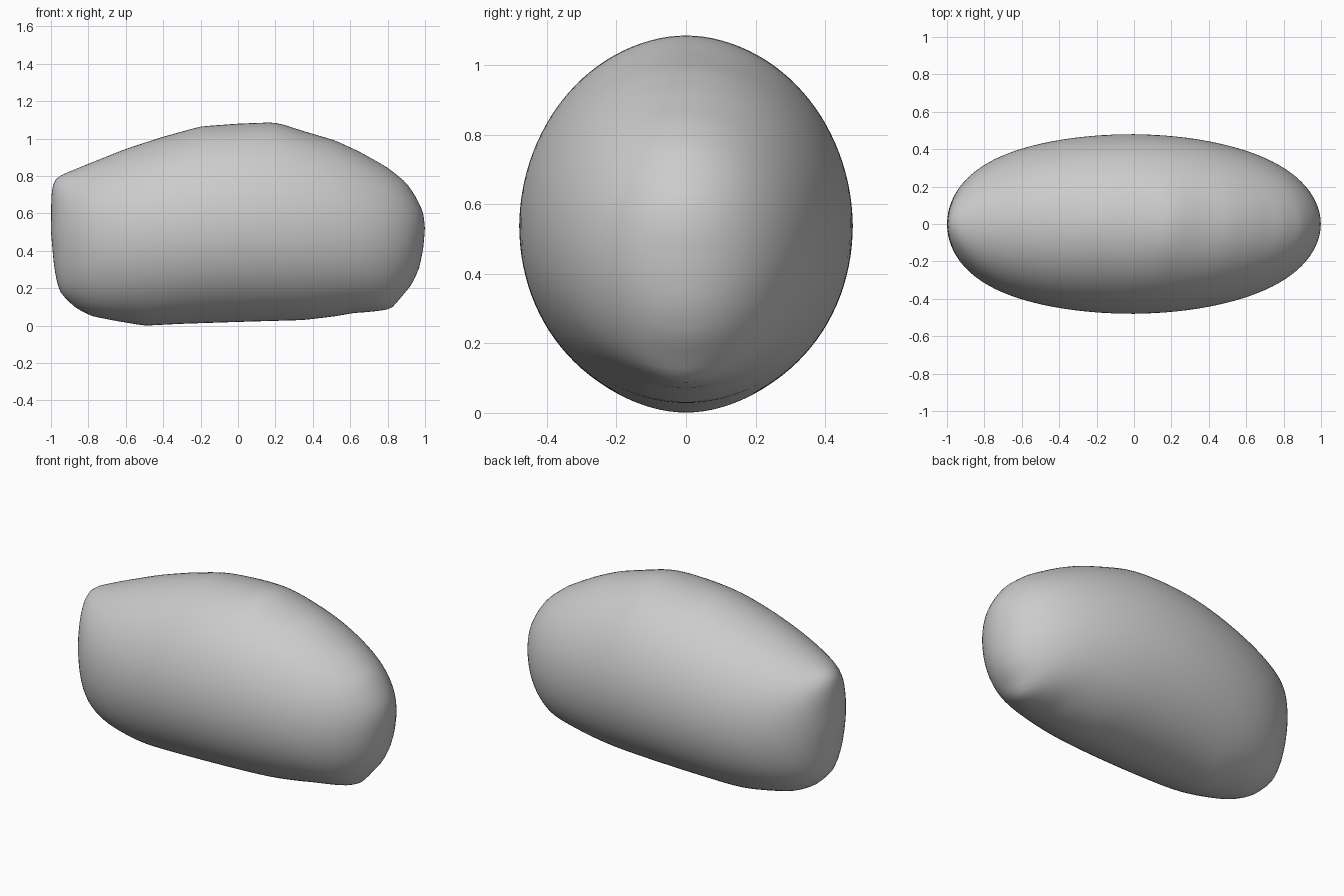
import bpy, bmesh, math
from mathutils import Vector

if "Cube" in bpy.data.objects:
    bpy.data.objects.remove(bpy.data.objects["Cube"])

# Side outline (x, z), clockwise from the left end
OUTLINE = [(-1, .5), (-.998, .7), (-.987, .77), (-.965, .797), (-.8, .865), (-.6, .945),
           (-.4, 1.01), (-.2, 1.065), (0, 1.08), (.19, 1.087), (.25, 1.073), (.35, 1.04),
           (.52, .99), (.65, .93), (.8, .845), (.9, .765), (.95, .69), (.99, .61),
           (1, .52), (.99, .41), (.97, .31), (.93, .22), (.87, .15), (.82, .088),
           (.7, .073), (.62, .068), (.52, .05), (.35, .03), (0, .02), (-.3, .01),
           (-.5, .0), (-.65, .025), (-.78, .05), (-.87, .095), (-.95, .175),
           (-.97, .24), (-.985, .33)]
SEG, RINGS, HALF_WIDTH = 144, 28, .48
CENTRE = Vector((0, .54))


def resample(points, count):
    """Even spacing along the closed outline, lightly smoothed."""
    pts = [Vector(p) for p in points]
    pts.append(pts[0])
    lens = [(b - a).length for a, b in zip(pts, pts[1:])]
    step, out, i, start = sum(lens) / count, [], 0, 0
    for k in range(count):
        while k * step > start + lens[i]:
            start += lens[i]
            i += 1
        out.append(pts[i].lerp(pts[i + 1], (k * step - start) / lens[i]))
    return [(out[k - 1] + out[k] * 6 + out[(k + 1) % count]) / 8 for k in range(count)]


def idx(r, s):
    return 0 if r == 0 else 1 + (r - 1) * SEG + s % SEG


# Flat disc of rings filling the outline, denser towards the rim
rim = resample(OUTLINE, SEG)
flat = [CENTRE]
for r in range(1, RINGS + 1):
    t = math.sin(math.pi / 2 * r / RINGS)
    flat += [CENTRE.lerp(p, t) for p in rim]
tris = []
for s in range(SEG):
    tris.append((0, idx(1, s), idx(1, s + 1)))
    for r in range(1, RINGS):
        a, b, c, d = idx(r, s), idx(r + 1, s), idx(r + 1, s + 1), idx(r, s + 1)
        tris += [(a, b, c), (a, c, d)]

# Balloon inflation: membrane under even pressure, thickness is its square root
N = idx(RINGS, 0)
links = [{} for _ in flat]
load = [0.0] * len(flat)
for t in tris:
    for k in range(3):
        i, j, o = t[k], t[(k + 1) % 3], t[(k + 2) % 3]
        u, v = flat[i] - flat[o], flat[j] - flat[o]
        area2 = abs(u.x * v.y - u.y * v.x)
        w = u.dot(v) / area2 / 2
        links[i][j] = links[i].get(j, 0) + w
        links[j][i] = links[j].get(i, 0) + w
        load[o] += area2 / 6
diag = [sum(links[i].values()) for i in range(N)]
near = [[(j, w) for j, w in links[i].items() if j < N] for i in range(N)]


def dot(a, b):
    return sum(x * y for x, y in zip(a, b))


# Conjugate gradient solve
height, res = [0.0] * N, load[:N]
z = [r / d for r, d in zip(res, diag)]
p, rz = z[:], dot(res, z)
first = rz
for _ in range(900):
    ap = [diag[i] * p[i] - sum([w * p[j] for j, w in near[i]]) for i in range(N)]
    alpha = rz / dot(p, ap)
    height = [h + alpha * q for h, q in zip(height, p)]
    res = [r - alpha * q for r, q in zip(res, ap)]
    z = [r / d for r, d in zip(res, diag)]
    new = dot(res, z)
    if new < first * 1e-10:
        break
    p = [a + new / rz * b for a, b in zip(z, p)]
    rz = new
peak = max(height)
depth = [HALF_WIDTH * math.sqrt(max(h, 0) / peak) for h in height] + [0.0] * SEG

# Mirrored front and back shells sharing the rim
bm = bmesh.new()
front = [bm.verts.new((q.x, -d, q.y)) for q, d in zip(flat, depth)]
back = [bm.verts.new((q.x, d, q.y)) if i < N else front[i]
        for i, (q, d) in enumerate(zip(flat, depth))]
for side in (front, back):
    for t in tris:
        bm.faces.new([side[i] for i in t])
bmesh.ops.recalc_face_normals(bm, faces=bm.faces)
for f in bm.faces:
    f.smooth = True
mesh = bpy.data.meshes.new("inflated_body")
bm.to_mesh(mesh)
bm.free()
body = bpy.data.objects.new("inflated_body", mesh)
bpy.context.collection.objects.link(body)
